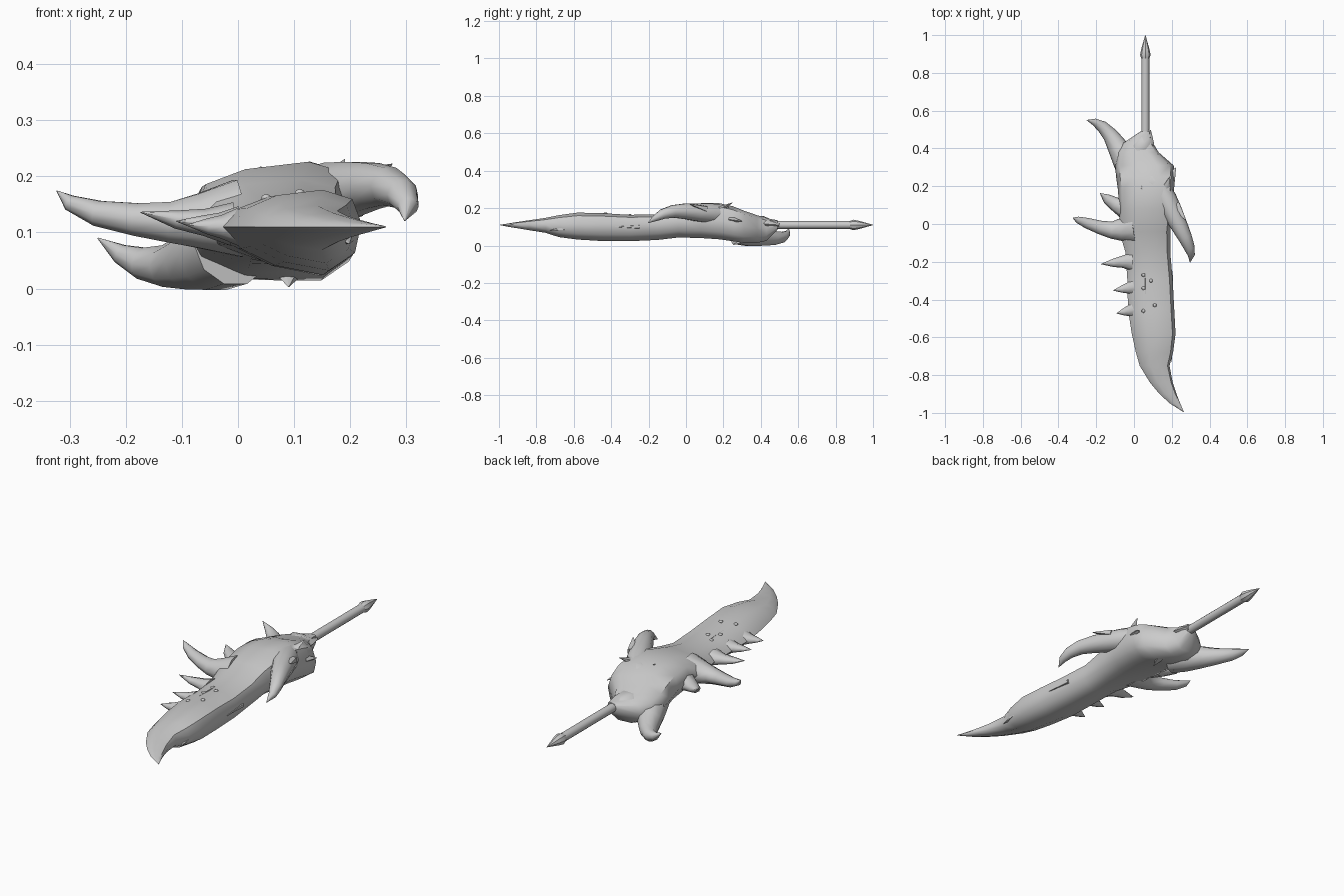
import bpy, bmesh, math
from mathutils import Vector

mat = bpy.data.materials.new("bone grey")
mat.diffuse_color = (0.6, 0.6, 0.6, 1)


def finish(name, rings, angle=40):
    """Skin a list of equal-length point rings into a closed object."""
    bm = bmesh.new()
    loops = [[bm.verts.new(p) for p in r] for r in rings]
    n = len(loops[0])
    for a, b in zip(loops, loops[1:]):
        for i in range(n):
            j = (i + 1) % n
            bm.faces.new((a[i], a[j], b[j], b[i]))
    bm.faces.new(loops[0])
    bm.faces.new(loops[-1])
    bmesh.ops.remove_doubles(bm, verts=bm.verts, dist=1e-5)
    bmesh.ops.recalc_face_normals(bm, faces=bm.faces)
    me = bpy.data.meshes.new(name)
    bm.to_mesh(me)
    bm.free()
    ob = bpy.data.objects.new(name, me)
    bpy.context.collection.objects.link(ob)
    me.materials.append(mat)
    bpy.ops.object.select_all(action='DESELECT')
    ob.select_set(True)
    bpy.context.view_layer.objects.active = ob
    bpy.ops.object.shade_smooth_by_angle(angle=math.radians(angle))
    return ob


def horn(name, path, radii, flat=1.0, sides=8, angle=62):
    """Tapered tube along a path; flat squashes it in height."""
    pts = [Vector(p) for p in path]
    rings = []
    for i, (p, r) in enumerate(zip(pts, radii)):
        t = (pts[min(i + 1, len(pts) - 1)] - pts[max(i - 1, 0)]).normalized()
        s = t.cross(Vector((0, 0, 1))).normalized()
        u = s.cross(t)
        rings.append([p + s * (r * math.cos(2 * math.pi * k / sides))
                      + u * (r * flat * math.sin(2 * math.pi * k / sides))
                      for k in range(sides)])
    return finish(name, rings, angle)


# Blade and hilt body: thin cutting edge on the left, thick spine on the right,
# swelling into a fuller section at the hilt
blade_sec = [(0, 0), (.12, .5), (.35, .85), (.7, 1), (.93, .75),
             (1, .1), (.95, -.6), (.75, -1), (.4, -.8), (.15, -.45)]
hilt_sec = [(0, 0), (.07, .58), (.32, .86), (.72, 1), (.93, .82),
            (1, .15), (.96, -.55), (.8, -1), (.35, -.95), (.09, -.6)]
# y, left x, right x, bottom z, edge z, top z
stations = [(-.995, .261, .264, .109, .11, .111),
            (-.95, .19, .245, .10, .11, .118),
            (-.90, .135, .225, .092, .11, .126),
            (-.84, .085, .205, .082, .11, .135),
            (-.75, .03, .188, .068, .11, .148),
            (-.68, .01, .207, .045, .11, .162),
            (-.58, -.012, .22, .032, .11, .176),
            (-.45, -.032, .213, .024, .11, .173),
            (-.30, -.035, .205, .023, .11, .164),
            (-.15, -.045, .192, .03, .115, .167),
            (-.04, -.078, .192, .043, .125, .195),
            (.08, -.078, .205, .04, .13, .226),
            (.18, -.085, .212, .033, .12, .226),
            (.25, -.095, .217, .023, .105, .21),
            (.31, -.10, .21, .014, .09, .186),
            (.38, -.09, .13, .014, .08, .162),
            (.43, -.055, .10, .025, .085, .146),
            (.49, .035, .085, .085, .11, .135)]
rings = []
for y, l, r, b, e, t in stations:
    f = min(1, max(0, (y + .15) / .2))
    ring = []
    for (u0, v0), (u1, v1) in zip(blade_sec, hilt_sec):
        u, v = u0 + (u1 - u0) * f, v0 + (v1 - v0) * f
        ring.append((l + (r - l) * u, y, e + v * ((t - e) if v > 0 else (e - b))))
    rings.append(ring)
finish("blade_body", rings, 50)

# Handle rod with a pointed, flared pommel
horn("handle", [(.06, .42, .11), (.06, .9, .11)], [.021, .021], sides=12, angle=40)
horn("pommel", [(.06, .872, .11), (.06, .895, .11), (.06, .925, .11),
                (.06, 1.0, .11)], [.02, .028, .022, .001], angle=40)

# Pointed collar where the handle enters the body
horn("collar", [(.03, .34, .135), (.035, .40, .13), (.06, .44, .115), (.07, .50, .11)],
     [.015, .055, .05, .02], .6, 6)

# Large curved horns
horn("rear_horn", [(-.01, .27, .075), (-.045, .34, .06), (-.085, .405, .048),
                   (-.125, .47, .04), (-.17, .517, .045), (-.21, .54, .062),
                   (-.25, .55, .09)],
     [.075, .07, .055, .041, .031, .019, .001], .95, 10)
horn("edge_horn", [(.0, -.02, .125), (-.07, -.03, .12), (-.12, -.032, .118),
                   (-.18, -.018, .123), (-.25, .005, .134), (-.30, .023, .153),
                   (-.323, .032, .174)],
     [.085, .06, .045, .036, .028, .017, .001], .85, 10)
horn("spine_horn", [(.12, .22, .165), (.17, .13, .172), (.205, .06, .178),
                    (.24, -.01, .183), (.27, -.07, .182), (.293, -.125, .168),
                    (.303, -.165, .146), (.297, -.203, .121)],
     [.05, .058, .053, .045, .037, .029, .019, .001], .95, 10)

# Row of teeth along the cutting edge, flared at the root
teeth = [((-.04, .08, .115), (-.10, .105, .115), (-.145, .135, .122),
          (-.18, .163, .141), .06),
         ((-.01, -.20, .115), (-.06, -.20, .118), (-.11, -.206, .123),
          (-.174, -.212, .136), .052),
         ((.0, -.335, .113), (-.035, -.34, .114), (-.065, -.345, .116),
          (-.11, -.352, .12), .045),
         ((.0, -.455, .11), (-.03, -.46, .11), (-.055, -.466, .111),
          (-.092, -.473, .113), .045)]
for i, (a, m, n, b, r) in enumerate(teeth):
    horn(f"edge_tooth_{i + 1}", [a, m, n, b], [r, r * .62, r * .42, .001], .75)

# Barbs along the spine and on the crust
barbs = [((.185, -.60, .10), (.198, -.73, .08), .03),
         ((.19, -.25, .10), (.208, -.38, .10), .018),
         ((.22, .10, .195), (.275, .02, .222), .03),
         ((.16, .17, .185), (.19, .25, .23), .03),
         ((.19, .24, .14), (.222, .30, .13), .03),
         ((.05, .12, .195), (.04, .2, .217), .022),
         ((.09, .27, .175), (.06, .21, .21), .02),
         ((.02, .24, .17), (.0, .17, .2), .02),
         ((.09, .32, .035), (.09, .25, .003), .03),
         ((-.02, .36, .04), (-.01, .28, .003), .03)]
for i, (a, b, r) in enumerate(barbs):
    horn(f"barb_{i + 1}", [a, b], [r, .001], .7, 5)

# Overlapping crust plates on the hilt, facing up
for i, (x, y, z, r) in enumerate([(.10, .20, .205, .07), (.02, .33, .152, .05)]):
    horn(f"crust_plate_{i + 1}", [(x - r, y, z - .012), (x, y, z), (x + r, y + .02, z)],
         [.01, r * .8, .01], .22, 6)

# Small rivet studs on the blade face
for i, (x, y, z) in enumerate([(.05, -.27, .155), (.09, -.30, .161), (.05, -.34, .157),
                               (.11, -.43, .171), (.05, -.46, .162)]):
    horn(f"stud_{i + 1}", [(x, y - .01, z), (x, y - .005, z),
                           (x, y + .005, z), (x, y + .01, z)],
         [.002, .009, .009, .002], .7, 8)

# Thin ridge line down the blade face
horn("face_ridge", [(.062, -.42, .161), (.058, -.30, .155), (.055, -.20, .153)],
     [.001, .005, .001], 1, 4)
